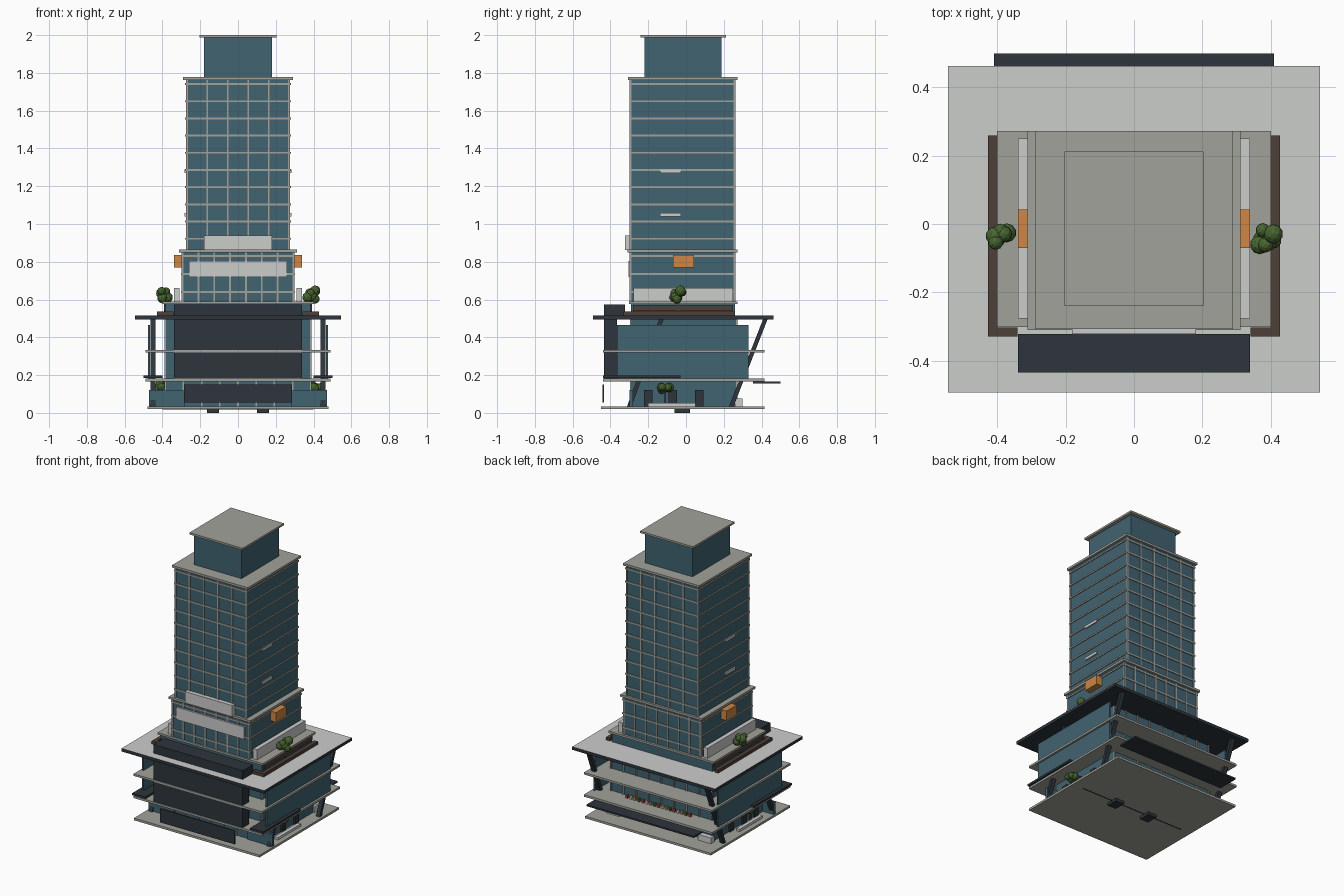
import bpy, bmesh, random
from mathutils import Vector

random.seed(4)
old = bpy.data.objects.get("Cube")
if old:
    bpy.data.objects.remove(old, do_unlink=True)


def material(name, r, g, b):
    m = bpy.data.materials.new(name)
    m.use_nodes = True
    m.diffuse_color = (r, g, b, 1)
    m.node_tree.nodes["Principled BSDF"].inputs["Base Color"].default_value = (r, g, b, 1)
    return m


GLASS = material("blue_glass", 0.053, 0.125, 0.165)
STONE = material("warm_concrete", 0.36, 0.36, 0.33)
LIGHT = material("pale_panel", 0.6, 0.61, 0.6)
DARK = material("dark_metal", 0.026, 0.035, 0.044)
BROWN = material("brown_timber", 0.075, 0.05, 0.04)
ORANGE = material("orange_panel", 0.62, 0.24, 0.06)
GREEN = material("leaf_green", 0.065, 0.13, 0.03)
RED = material("red_accent", 0.5, 0.05, 0.03)


def finish(name, bm, *mats):
    me = bpy.data.meshes.new(name)
    bm.to_mesh(me)
    bm.free()
    for m in mats:
        me.materials.append(m)
    ob = bpy.data.objects.new(name, me)
    bpy.context.scene.collection.objects.link(ob)
    return ob


def add_box(bm, x, y, z):
    """Add a box given by its (low, high) range on each axis."""
    verts = bmesh.ops.create_cube(bm, size=1)["verts"]
    for v in verts:
        v.co = Vector([r[0] if c < 0 else r[1] for c, r in zip(v.co, (x, y, z))])
    return verts


def boxes(name, mat, *ranges):
    bm = bmesh.new()
    for r in ranges:
        add_box(bm, *r)
    return finish(name, bm, mat)


def sides(name, mat, x, y, z):
    """A box on the left and its mirror image on the right."""
    return boxes(name, mat, (x, y, z), ((-x[1], -x[0]), y, z))


def wide(w):
    return (-w, w)


# Ground slab and the two feet beneath it
boxes("ground_slab", STONE, (wide(0.48), (-0.45, 0.415), (0.02, 0.035)))
sides("foot", DARK, (0.1, 0.165), (-0.06, 0.02), (0, 0.02))
boxes("underside_joint", DARK, (wide(0.4), (-0.022, -0.018), (0.017, 0.02)))

# Podium glass, floor slabs and outer side screens
boxes("podium_glass", GLASS, (wide(0.39), (-0.29, 0.265), (0.035, 0.5)))
for i, z in enumerate((0.167, 0.32)):
    boxes(f"podium_floor_{i}", STONE, (wide(0.49), (-0.44, 0.415), (z, z + 0.014)))
sides("side_screen", GLASS, (0.466, 0.476), (-0.365, 0.33), (0.181, 0.465))
sides("front_low_glass", GLASS, (0.28, 0.472), (-0.3, -0.28), (0.035, 0.12))
sides("side_canopy", DARK, (0.4, 0.5), (-0.44, -0.03), (0.184, 0.198))
boxes("back_awning", DARK, (wide(0.41), (0.355, 0.5), (0.155, 0.166)))

# Podium mullions at the front and the back
bm = bmesh.new()
for i in range(9):
    x = -0.385 + i * 0.77 / 8
    for y in (-0.292, 0.267):
        add_box(bm, (x - 0.004, x + 0.004), (y - 0.005, y + 0.005), (0.035, 0.5))
finish("podium_mullions", bm, STONE)

# Side doors
for i, y in enumerate((-0.2, -0.07, 0.07)):
    sides(f"side_door_{i}", DARK, (0.385, 0.4), (y - 0.022, y + 0.022), (0.035, 0.12))

# Leaning columns
bm = bmesh.new()
for s in (-1, 1):
    for low, high in ((-0.3, -0.13), (0.24, 0.42)):
        for v in add_box(bm, (s * 0.45 - 0.014, s * 0.45 + 0.014), (-0.012, 0.012), (0.035, 0.496)):
            v.co.y += low if v.co.z < 0.2 else high
finish("leaning_columns", bm, DARK)

# Dark front block and entrance panel
boxes("front_block", DARK, (wide(0.34), (-0.435, -0.365), (0.181, 0.575)),
      (wide(0.34), (-0.37, -0.322), (0.514, 0.575)))
boxes("entrance_panel", DARK, (wide(0.285), (-0.443, -0.435), (0.055, 0.15)))

# Podium roof: pale top, dark edges and soffit
bm = bmesh.new()
add_box(bm, wide(0.545), (-0.493, 0.463), (0.494, 0.515))
for f in bm.faces:
    f.normal_update()
    f.material_index = 1 if f.normal.z > 0.5 else 0
finish("podium_roof", bm, DARK, LIGHT)

# Terrace level, timber planters and parapets
boxes("terrace_glass", GLASS, (wide(0.385), (-0.29, 0.26), (0.514, 0.577)))
boxes("terrace_slab", STONE, (wide(0.402), (-0.302, 0.272), (0.576, 0.59)))
sides("planter_side", BROWN, (0.4, 0.428), (-0.33, 0.26), (0.515, 0.536))
sides("planter_front", BROWN, (0.342, 0.4), (-0.33, -0.303), (0.515, 0.536))
sides("terrace_louvre", BROWN, (0.38, 0.393), (-0.28, 0.25), (0.54, 0.57))
sides("terrace_parapet", LIGHT, (0.31, 0.34), (-0.277, 0.25), (0.59, 0.66))

# Tower body, crown and ledges
FRONT, BACK = -0.293, 0.257
boxes("lower_tower", GLASS, (wide(0.297), (FRONT, BACK), (0.59, 0.85)))
boxes("tower", GLASS, (wide(0.275), (FRONT, BACK), (0.85, 1.765)))
boxes("lower_ledge", STONE, (wide(0.312), (-0.31, 0.272), (0.85, 0.865)))
boxes("tower_roof", STONE, (wide(0.29), (-0.308, 0.272), (1.762, 1.777)))
boxes("crown", GLASS, (wide(0.181), (-0.22, 0.187), (1.777, 1.99)))
boxes("crown_cap", STONE, (wide(0.203), (-0.24, 0.212), (1.987, 2.0)))

# Floor bands and facade mullions
bm = bmesh.new()
for i in range(10):
    z = 0.922 + i * 0.091
    add_box(bm, wide(0.281), (FRONT - 0.006, BACK + 0.006), (z - 0.005, z + 0.005))
for z in (0.64, 0.735, 0.83):
    add_box(bm, wide(0.303), (FRONT - 0.006, BACK + 0.006), (z - 0.005, z + 0.005))
finish("floor_bands", bm, STONE)
bm = bmesh.new()
for half, z, n in ((0.271, (0.86, 1.765), 5), (0.293, (0.59, 0.852), 7)):
    for i in range(n + 1):
        x = -half + 2 * half * i / n
        for y in (FRONT, BACK):
            add_box(bm, (x - 0.005, x + 0.005), (y - 0.005, y + 0.005), z)
finish("tower_mullions", bm, STONE)
for i, z in enumerate((1.05, 1.28)):
    sides(f"side_vent_{i}", LIGHT, (0.274, 0.284), (-0.137, -0.027), (z - 0.009, z + 0.009))

# Mounted panels on the tower
boxes("upper_front_panel", LIGHT, (wide(0.181), (-0.322, FRONT), (0.862, 0.94)))
boxes("lower_front_panel", LIGHT, (wide(0.26), (-0.305, FRONT), (0.72, 0.805)))
sides("side_orange_box", ORANGE, (0.295, 0.34), (-0.07, 0.042), (0.77, 0.837))

# Trees: clustered leaf balls on a short trunk
def tree(name, x, y, base, crown, r):
    boxes(name + "_trunk", BROWN, ((x - 0.005, x + 0.005), (y - 0.005, y + 0.005), (base, crown)))
    bm = bmesh.new()
    for i in range(8):
        ball = bmesh.ops.create_icosphere(bm, subdivisions=2, radius=r * random.uniform(0.5, 0.7))
        shift = Vector([random.uniform(-0.55, 0.55) * r for _ in range(3)])
        bmesh.ops.translate(bm, verts=ball["verts"], vec=shift + Vector((x, y, crown)))
    finish(name + "_leaves", bm, GREEN)


for s, side in ((-1, "right"), (1, "left")):
    tree(f"{side}_roof_tree", s * 0.387, -0.04, 0.515, 0.625, 0.042)
    tree(f"{side}_street_tree", s * 0.415, -0.11, 0.035, 0.135, 0.038)

# Street furniture and the coloured display at the back
sides("back_bench", LIGHT, (0.3, 0.4), (0.26, 0.3), (0.035, 0.075))
sides("side_bench", LIGHT, (0.42, 0.445), (-0.2, 0.05), (0.035, 0.052))
for k, mat in enumerate((RED, GREEN, ORANGE, LIGHT)):
    xs = [-0.24 + 0.03 * i for i in range(k, 17, 4)]
    boxes(f"display_items_{k}", mat,
          *[((x - 0.008, x + 0.008), (0.29, 0.305), (0.181, 0.2)) for x in xs])
